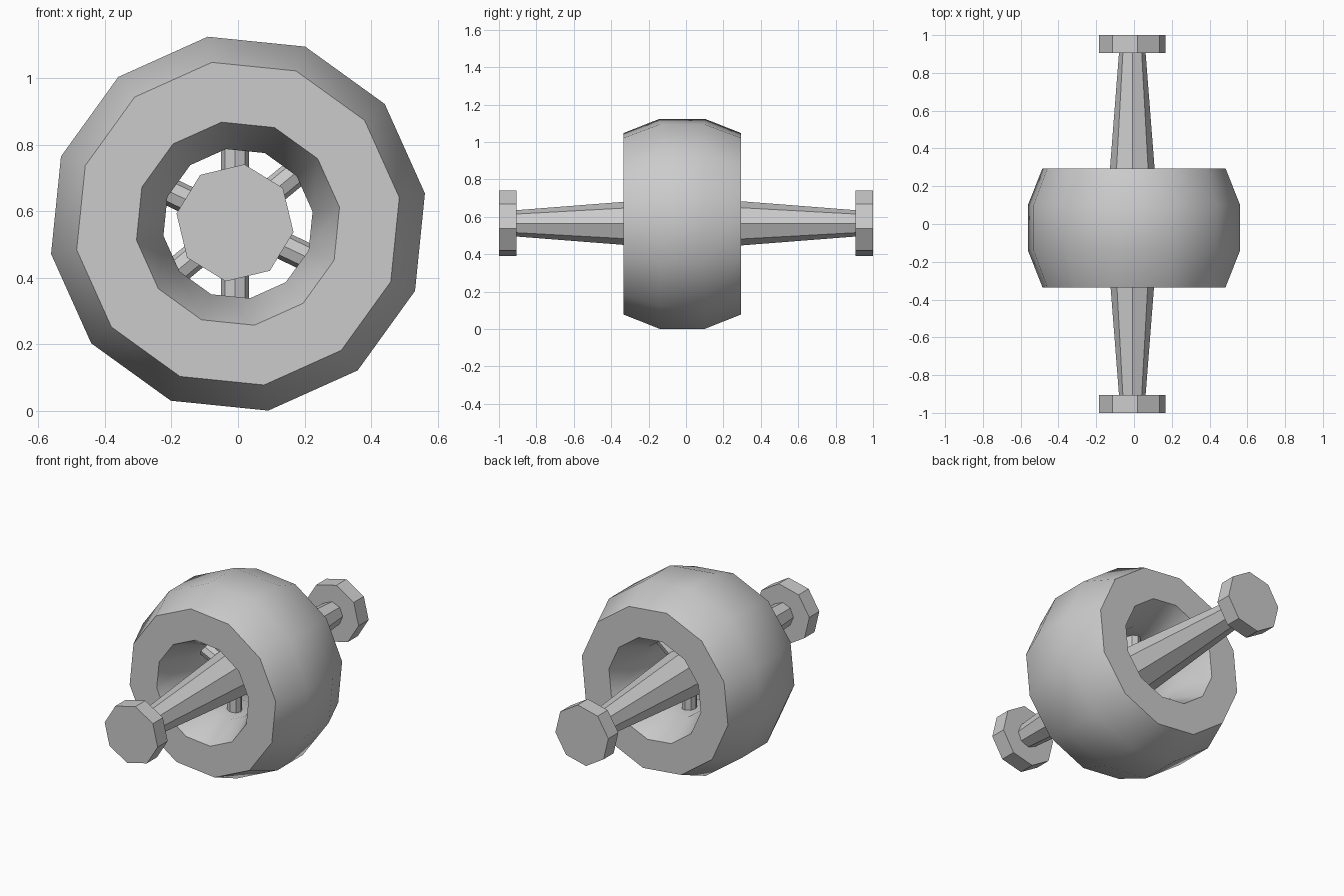
import bpy, bmesh, math
from mathutils import Matrix, Vector

if "Cube" in bpy.data.objects:
    bpy.data.objects.remove(bpy.data.objects["Cube"])

AXLE_X, AXLE_Z = -0.009, 0.565   # axle centre line
WHEEL_Y = -0.02                  # mid plane of the wheel


def finish(name, bm):
    bmesh.ops.recalc_face_normals(bm, faces=bm.faces)
    me = bpy.data.meshes.new(name)
    bm.to_mesh(me)
    bm.free()
    ob = bpy.data.objects.new(name, me)
    bpy.context.collection.objects.link(ob)
    return ob


def lathe(name, profile, sides, angle, centre, closed):
    """Spin (radius, y) points around the y axis; cap the ends if not closed."""
    bm = bmesh.new()
    rings = []
    for r, y in profile:
        ring = []
        for i in range(sides):
            a = math.radians(angle) + math.tau * i / sides
            ring.append(bm.verts.new((centre[0] + r * math.cos(a), y,
                                      centre[1] + r * math.sin(a))))
        rings.append(ring)
    pairs = list(zip(rings, rings[1:]))
    if closed:
        pairs.append((rings[-1], rings[0]))
    else:
        bm.faces.new(rings[0])
        bm.faces.new(rings[-1])
    for a, b in pairs:
        for i in range(sides):
            j = (i + 1) % sides
            bm.faces.new((a[i], a[j], b[j], b[i]))
    return finish(name, bm)


# Fat wheel ring with bevelled inner and outer edges
half, flat = 0.315, 0.12
ring_profile = [(0.569, -flat), (0.569, flat), (0.491, half), (0.309, half),
                (0.227, flat), (0.227, -flat), (0.309, -half), (0.491, -half)]
wheel = lathe("wheel_ring", [(r, y + WHEEL_Y) for r, y in ring_profile],
              12, 9.2, (0, 0.5625), True)
bpy.context.view_layer.objects.active = wheel
wheel.select_set(True)
bpy.ops.object.shade_smooth_by_angle(angle=math.radians(40))

# Axle tapering from the middle to both ends
lathe("axle", [(0.067, -0.95), (0.141, 0), (0.067, 0.95)],
      8, 0, (AXLE_X, AXLE_Z), False)

# Octagonal end caps
for name, y0, y1 in (("front_cap", -1, -0.905), ("back_cap", 0.905, 1)):
    lathe(name, [(0.178, y0), (0.178, y1)], 8, -9, (AXLE_X, AXLE_Z), False)

# Three rods through the axle make six spokes
for i, deg in enumerate((90, 39.5, 154.5)):
    bm = bmesh.new()
    direction = Vector((math.cos(math.radians(deg)), 0, math.sin(math.radians(deg))))
    matrix = (Matrix.Translation((AXLE_X, WHEEL_Y, AXLE_Z))
              @ direction.to_track_quat('Z', 'Y').to_matrix().to_4x4())
    bmesh.ops.create_cone(bm, cap_ends=True, segments=8, radius1=0.042,
                          radius2=0.042, depth=0.56, matrix=matrix)
    finish(f"spoke_rod_{i + 1}", bm)
